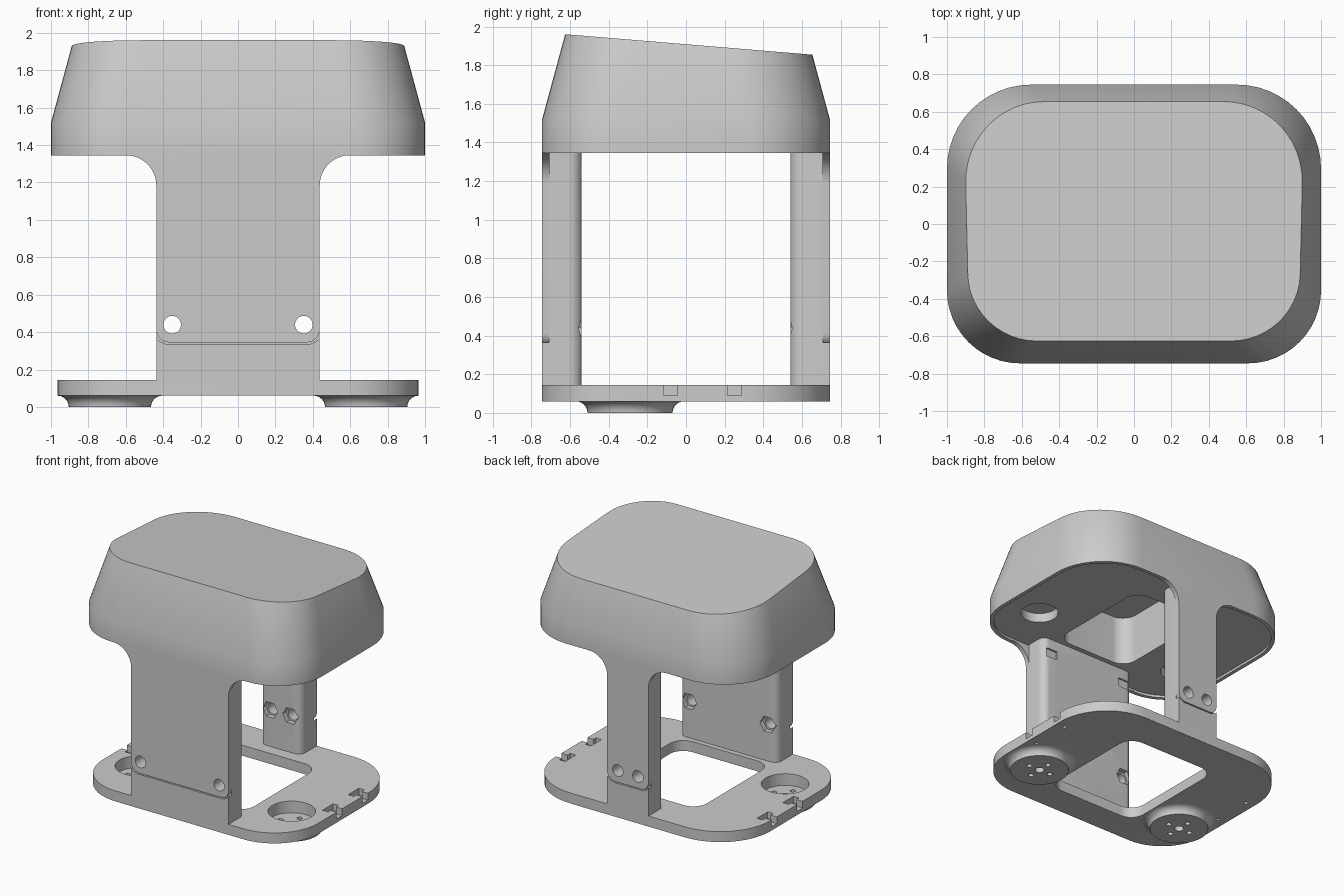
import bpy, bmesh
from math import cos, sin, radians

if "Cube" in bpy.data.objects:
    bpy.data.objects.remove(bpy.data.objects["Cube"])


def arc(cx, cy, r, a0, a1, n=12):
    return [(cx + r * cos(radians(a0 + (a1 - a0) * i / n)),
             cy + r * sin(radians(a0 + (a1 - a0) * i / n))) for i in range(n + 1)]


def round_rect(x0, x1, y0, y1, rf, rb):
    """Rounded rectangle, front corner radius rf, back corner radius rb."""
    return (arc(x1 - rf, y0 + rf, rf, -90, 0) + arc(x1 - rb, y1 - rb, rb, 0, 90)
            + arc(x0 + rb, y1 - rb, rb, 90, 180) + arc(x0 + rf, y0 + rf, rf, 180, 270))


def circle(cx, cy, r, n=32):
    return arc(cx, cy, r, 0, 360, n)[:-1]


def flat(pts, z):
    return [(x, y, z) for x, y in pts]


def upright(pts, y):
    return [(x, y, z) for x, z in pts]


def loft(name, *rings):
    """Closed solid through rings with equal point counts."""
    bm = bmesh.new()
    vs = [[bm.verts.new(p) for p in ring] for ring in rings]
    n = len(rings[0])
    for a, b in zip(vs, vs[1:]):
        for i in range(n):
            j = (i + 1) % n
            bm.faces.new((a[i], a[j], b[j], b[i]))
    bm.faces.new(vs[0])
    bm.faces.new(vs[-1])
    bmesh.ops.recalc_face_normals(bm, faces=bm.faces)
    me = bpy.data.meshes.new(name)
    bm.to_mesh(me)
    bm.free()
    ob = bpy.data.objects.new(name, me)
    bpy.context.collection.objects.link(ob)
    return ob


def prism(pts, z0, z1, name="cutter"):
    return loft(name, flat(pts, z0), flat(pts, z1))


def slab(pts, y0, y1, name="cutter"):
    return loft(name, upright(pts, y0), upright(pts, y1))


def box(x0, x1, y0, y1, z0, z1):
    return prism([(x0, y0), (x1, y0), (x1, y1), (x0, y1)], z0, z1)


def combine(ob, tools, op='DIFFERENCE'):
    bpy.context.view_layer.objects.active = ob
    for t in tools:
        m = ob.modifiers.new("bool", 'BOOLEAN')
        m.operation, m.solver, m.object = op, 'EXACT', t
        bpy.ops.object.modifier_apply(modifier=m.name)
        bpy.data.objects.remove(t)


HY = 0.745
DX, DY = 0.685, -0.29      # centre of each round mount

# Head: straight band, then drafted walls up to a sloping top
outer = round_rect(-1, 1, -HY, HY, 0.39, 0.45)
d = 0.13
inner = round_rect(-1 + d, 1 - d, -HY + d, HY - d, 0.36, 0.42)
top = []
for (x0, y0), (x1, y1) in zip(outer, inner):
    a, b = 1.9087, -0.0827
    t = (a + b * y0 - 1.52) / (0.48 - b * (y1 - y0))
    top.append((x0 + t * (x1 - x0), y0 + t * (y1 - y0), 1.52 + 0.48 * t))
head = loft("head", flat(outer, 1.345), flat(outer, 1.52), top)
e = 0.03
combine(head, [
    prism(round_rect(-1 + e, 1 - e, -HY + e, HY - e, 0.36, 0.42), 1.3, 1.365),
    prism(round_rect(-0.33, 0.33, -0.5, 0.42, 0.12, 0.12), 1.3, 1.76),
    prism(circle(DX, DY, 0.14), 1.3, 1.44),
    prism(circle(-DX, DY, 0.14), 1.3, 1.44)])

# Base plate with flared round mounts below
base = prism(round_rect(-0.965, 0.965, -HY, HY, 0.39, 0.45), 0.06, 0.145, "base_plate")
for s in (-1, 1):
    prof = arc(0.28, 0, 0.06, 180, 90, 6)
    rings = [flat(circle(s * DX, DY, r, 48), z) for r, z in prof]
    rings.append(flat(circle(s * DX, DY, 0.28, 48), 0.1))
    combine(base, [loft("mount", *rings)], 'UNION')
cuts = [prism(round_rect(-0.41, 0.41, -0.5, 0.44, 0.12, 0.12), -0.1, 0.3)]
for s in (-1, 1):
    # mount pocket and screw pattern
    cuts.append(prism(circle(s * DX, DY, 0.175, 48), 0.05, 0.3))
    cuts.append(prism(circle(s * DX, DY, 0.035), -0.1, 0.1))
    for ox, oy in ((0.1, 0), (-0.1, 0), (0, 0.1), (0, -0.1)):
        cuts.append(prism(circle(s * DX + ox, DY + oy, 0.02, 16), -0.1, 0.1))
    # T-shaped edge slots with a screw hole
    for y in (-0.08, 0.25):
        for xa, xb, w in ((0.87, 1.1, 0.035), (0.86, 0.91, 0.068)):
            cuts.append(box(min(s * xa, s * xb), max(s * xa, s * xb), y - w, y + w, 0.09, 0.3))
        cuts.append(prism(circle(s * 0.89, y, 0.015, 12), 0, 0.2))
combine(base, cuts)


# Legs: core with rounded inner corners, outer cover, lower skirt
def leg(label, side, w, hole_x):
    def mirror(half):
        return half + [(-x, z) for x, z in reversed(half)]

    r = 0.06
    right = [(w, 0.71)] + [(x, y) for x, y in arc(w - r, 0.54 + r, r, 0, -90, 8)]
    core = prism([(x, side * y) for x, y in mirror(right)], 0.1, 1.38, label + "_leg_core")
    cover = slab(mirror(arc(w + 0.16, 1.185, 0.16, 90, 180)
                        + arc(w - 0.07, 0.415, 0.07, 0, -90, 8)),
                 side * HY, side * 0.708, label + "_leg_cover")
    slab(mirror([(w, 0.1), (w, 0.365), (w - 0.02, 0.35), (w - 0.05, 0.336)]),
         side * HY, side * 0.7, label + "_leg_skirt")
    for x in (-hole_x, hole_x):
        combine(cover, [slab(circle(x, 0.44, 0.047), side * 0.6, side * 0.9)])
        # screw hole, nut pocket and upper catch slot
        ya, yb = sorted((side * 0.5, side * 0.555))
        combine(core, [slab(circle(x, 0.44, 0.047), side * 0.5, side * 0.9),
                       slab(circle(x, 0.44, 0.068, 6), side * 0.5, side * 0.58),
                       box(x - 0.05, x + 0.05, ya, yb, 1.21, 1.28)])


leg("front", -1, 0.437, 0.352)
leg("rear", 1, 0.185, 0.09)

# Smooth curved walls, keep crisp edges
for ob in list(bpy.context.collection.objects):
    bpy.ops.object.select_all(action='DESELECT')
    ob.select_set(True)
    bpy.context.view_layer.objects.active = ob
    bpy.ops.object.shade_smooth_by_angle(angle=radians(20))
